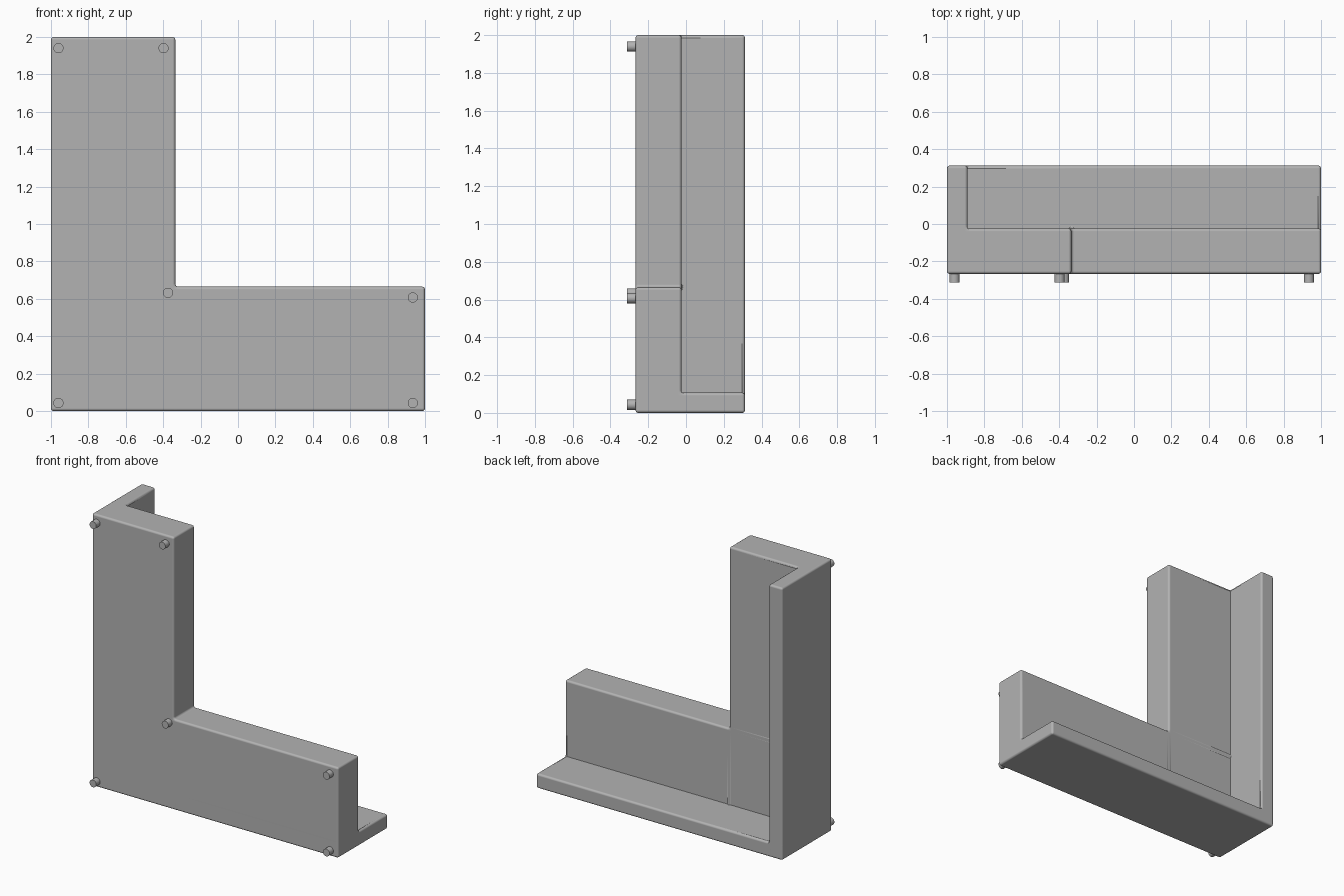
import bpy
import bmesh
import math
from itertools import product

cube = bpy.data.objects.get("Cube")
if cube:
    bpy.data.objects.remove(cube, do_unlink=True)

grey = bpy.data.materials.new("plain grey")
grey.use_nodes = True
COLOUR = (0.45, 0.45, 0.45, 1)
grey.diffuse_color = COLOUR
grey.node_tree.nodes["Principled BSDF"].inputs["Base Color"].default_value = COLOUR

# Bracket: cut planes of the stepped solid
XS = (-1, -0.89, -0.335, 1)
YS = (-0.267, -0.024, 0.312)
ZS = (0, 0.107, 0.665, 2)
FRONT, BACK = -0.267, 0.312
PEG_OUT = 0.045


def filled(i, j, k):
    """Thick L plate in front, thin L flange behind it."""
    if not (0 <= i < 3 and 0 <= j < 2 and 0 <= k < 3):
        return False
    return i < 2 - j or k < 2 - j


def build_bracket():
    bm = bmesh.new()
    verts = {}

    def corner(c):
        if c not in verts:
            verts[c] = bm.verts.new((XS[c[0]], YS[c[1]], ZS[c[2]]))
        return verts[c]

    # Skin every side of a filled block that borders empty space
    for cell in product(range(3), range(2), range(3)):
        if not filled(*cell):
            continue
        for axis, side in product(range(3), (0, 1)):
            near = list(cell)
            near[axis] += 2 * side - 1
            if filled(*near):
                continue
            u, v = (axis + 1) % 3, (axis + 2) % 3
            loop = []
            for du, dv in ((0, 0), (1, 0), (1, 1), (0, 1)):
                c = list(cell)
                c[axis] += side
                c[u] += du
                c[v] += dv
                loop.append(corner(tuple(c)))
            bm.faces.new(loop if side else loop[::-1])
    bmesh.ops.dissolve_limit(bm, angle_limit=0.01, verts=bm.verts[:], edges=bm.edges[:])
    bm.normal_update()

    # Round outer edges and the inner elbow, keep the flange seams crisp
    weight = bm.edges.layers.float.new("bevel_weight_edge")
    for e in bm.edges:
        a, b = e.verts
        elbow = abs(a.co.y - b.co.y) > 0.1 and min(a.co.y, b.co.y) < -0.2
        e[weight] = 1.0 if e.is_convex or elbow else 0.0

    mesh = bpy.data.meshes.new("corner_bracket")
    bm.to_mesh(mesh)
    bm.free()
    mesh.materials.append(grey)
    ob = bpy.data.objects.new("corner_bracket", mesh)
    bpy.context.collection.objects.link(ob)
    bevel = ob.modifiers.new("rounded edges", "BEVEL")
    bevel.limit_method = "WEIGHT"
    bevel.width = 0.015
    bevel.segments = 4
    return ob


def smooth(ob, degrees):
    bpy.ops.object.select_all(action="DESELECT")
    ob.select_set(True)
    bpy.context.view_layer.objects.active = ob
    bpy.ops.object.shade_smooth_by_angle(angle=math.radians(degrees))


bracket = build_bracket()
smooth(bracket, 30)
# Flat faces keep true normals beside the rounded edges
bracket.modifiers["rounded edges"].harden_normals = True
for poly in bracket.data.polygons:
    poly.use_smooth = True

# Locating pegs on the front face
PEGS = {
    "top_right_peg": (-0.96, 1.94),
    "top_inner_peg": (-0.398, 1.94),
    "elbow_peg": (-0.374, 0.632),
    "end_upper_peg": (0.935, 0.607),
    "bottom_right_peg": (-0.96, 0.043),
    "end_lower_peg": (0.935, 0.043),
}
for name, (x, z) in PEGS.items():
    depth = PEG_OUT + 0.02
    bpy.ops.mesh.primitive_cylinder_add(
        vertices=32, radius=0.027, depth=depth,
        location=(x, FRONT - PEG_OUT + depth / 2, z),
        rotation=(math.pi / 2, 0, 0))
    peg = bpy.context.object
    peg.name = name
    peg.data.materials.append(grey)
    smooth(peg, 40)
